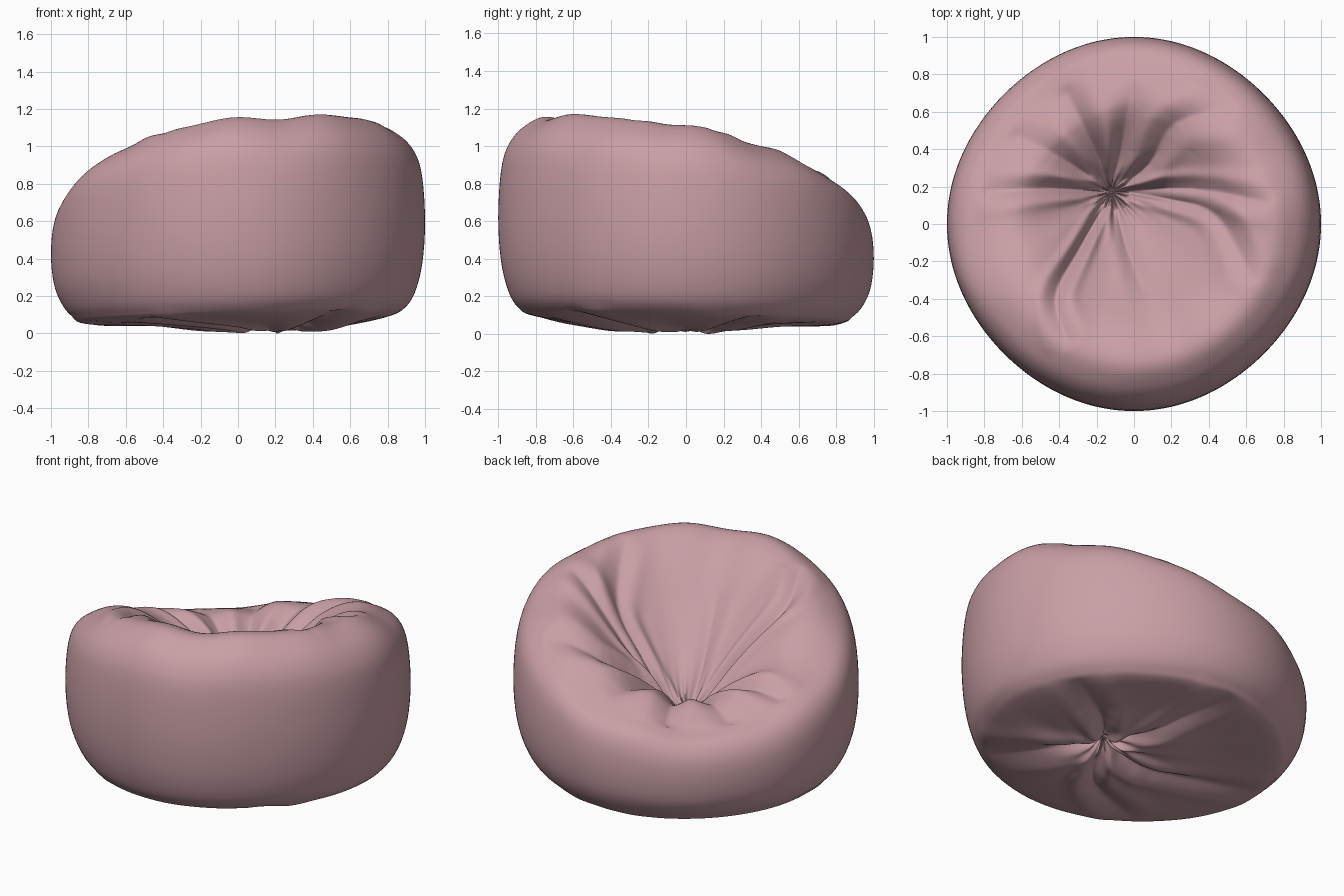
import bpy, math
from mathutils import Vector

if "Cube" in bpy.data.objects:
    bpy.data.objects.remove(bpy.data.objects["Cube"])

N = 320                      # columns around the bag
TOP = Vector((-0.12, 0.17, 0.39))   # gathered point of the seat
BASE = Vector((0.19, -0.05, 0.10))  # gathered point underneath


def under(u, w):
    """Diagonal coordinates of the underside to x, y."""
    return (0.707 * (w - u), 0.707 * (w + u))


# Creases: depth, width, then path points out from the gathered point
TOP_FOLDS = [
    (.070, .040, [(-.45, .19), (-.87, .17)]),
    (.080, .042, [(.2, .13), (.45, .04), (.64, -.32)]),
    (.080, .040, [(-.3, -.15), (-.42, -.4), (-.34, -.66)]),
    (.080, .040, [(.3, .19), (.74, .11)]),
    (.070, .055, [(.08, .32), (.22, .54), (.55, .63)]),
    (.055, .045, [(-.06, .45), (.0, .75)]),
    (.065, .050, [(-.22, .42), (-.40, .78)]),
    (.045, .055, [(-.4, .36), (-.78, .54)]),
    (.040, .035, [(-.05, -.1), (.06, -.4)]),
]
BASE_FOLDS = [
    (.06, .06, [under(-.26, -.35), under(-.08, -.80)]),
    (.06, .06, [under(.09, -.24), under(.68, -.52)]),
    (.06, .06, [under(.2, .27), under(.62, .6)]),
    (.07, .08, [under(-.41, .09), under(-.85, -.07)]),
    (.05, .06, [under(-.15, .4), under(-.26, .8)]),
]


def prepare(folds, start):
    """Round each crease path into short segments."""
    out = []
    for depth, width, pts in folds:
        p = [Vector(start.xy)] + [Vector(q) for q in pts]
        path = []
        for i in range(len(p) - 1):
            path += [spline(p, i, k / 4) for k in range(4)]
        path.append(p[-1])
        out.append((depth, width, path))
    return out


def spline(p, i, f):
    """Catmull-Rom point on span i."""
    a, b, c, d = p[max(i - 1, 0)], p[i], p[i + 1], p[min(i + 2, len(p) - 1)]
    return 0.5 * (2 * b + (c - a) * f + (2 * a - 5 * b + 4 * c - d) * f * f
                  + (3 * b - a - 3 * c + d) * f ** 3)


def crease(x, y, folds):
    """Total crease offset: sharp valley with puffed cloth beside it."""
    total = 0
    for depth, width, path in folds:
        best, where = 9, 0
        n = len(path) - 1
        for i in range(n):
            ax, ay = path[i]
            bx, by = path[i + 1]
            dx, dy = bx - ax, by - ay
            f = ((x - ax) * dx + (y - ay) * dy) / (dx * dx + dy * dy)
            f = min(1, max(0, f))
            d = math.hypot(x - ax - f * dx, y - ay - f * dy)
            if d < best:
                best, where = d, (i + f) / n
        w = width * (0.35 + 0.9 * where)
        q = best / w
        if q < 5:
            fade = min(1, where * 4) * (1 - where) ** 0.6
            total += depth * fade * (0.4 * math.exp(-((q - 2.2) / 1.1) ** 2)
                                     - math.exp(-q ** 1.4))
    return total


def section(a):
    """Control points from the seat centre, over the rim, to the base centre."""
    d = Vector((math.cos(a), math.sin(a), 0)) * (1 - .018 * math.sin(2 * a) ** 2)
    t = math.cos(a + math.pi / 4)          # 1 at the backrest, -1 at the lip
    low = max(0, -t) ** 2                  # rounder shoulder at the lip
    H = (1.02 + .245 * t - .115 * t * t
         - .07 * max(0, math.cos(a - math.pi / 4)) ** 1.5
         + .008 * math.sin(7 * a + 1) + .006 * math.sin(11 * a))
    b = .07 + .03 * t
    pts = []
    rim = .73 - .07 * low
    for s, f in ((0, 0), (.1, .06), (.3, .29), (.55, .58), (.8, .87), (1, 1)):
        f += .085 * (1 - t) * math.sin(math.pi * s)
        p = TOP.lerp(d * rim, s)
        p.z = TOP.z + (H - TOP.z) * f
        pts.append(p)
    for r, z in ((.86 - .03 * low, H - .05 - .01 * low),
                 (.945 - .015 * low, H * (.87 - .03 * low)),
                 (.985, H * (.75 - .04 * low)),
                 (1, H * .53), (.985, H * .33), (.945, H * .17 + .02),
                 (.89, b + .035), (.81, b - .005)):
        pts.append(d * r + Vector((0, 0, z)))
    for s, z in ((.65, .04), (.35, .02), (.12, .045), (0, BASE.z)):
        p = BASE.lerp(d * .81, s)
        p.z = z
        pts.append(p)
    return pts


top_folds = prepare(TOP_FOLDS, TOP)
base_folds = prepare(BASE_FOLDS, BASE)

# Sampling of the section: many rows on the creased seat and base
STEPS = [8, 12, 14, 14, 12, 6, 5, 4, 4, 4, 4, 4, 5, 10, 12, 10, 8]
RIM, FOOT = 5, 13
verts, rows = [], sum(STEPS)
for j in range(N):
    a = 2 * math.pi * j / N
    pts = section(a)
    for i, n in enumerate(STEPS):
        for k in range(n):
            if i == 0 and k == 0:
                continue
            p = spline(pts, i, k / n)
            if i <= RIM:           # seat and backrest creases
                r = (p.xy - TOP.xy).length
                gather = math.sin(13 * a + 1) + .7 * math.sin(21 * a + 9 * r)
                p.z += crease(p.x, p.y, top_folds)
                p.z += .014 * gather * min(1, r / .06) * math.exp(-r / .14)
            elif i >= FOOT - 1:    # twisted creases underneath
                r = (p.xy - BASE.xy).length
                gather = math.sin(9 * a + 5 * r) + .6 * math.sin(15 * a - 6 * r)
                p.z -= crease(p.x, p.y, base_folds)
                p.z += .014 * gather * min(1, r / .06) * math.exp(-r / .25)
            verts.append(p)

# Skin the columns and close both gathered points
m = rows - 1
verts += [TOP, BASE]
faces = []
for j in range(N):
    c, e = j * m, (j + 1) % N * m
    faces.append((N * m, c, e))
    faces.append((N * m + 1, e + m - 1, c + m - 1))
    faces += [(c + k, c + k + 1, e + k + 1, e + k) for k in range(m - 1)]

# Stand the bag on the floor
low = min(v.z for v in verts)
verts = [v - Vector((0, 0, low)) for v in verts]

mesh = bpy.data.meshes.new("bean_bag_chair")
mesh.from_pydata([tuple(v) for v in verts], [], faces)
mesh.update()
mesh.shade_smooth()
bag = bpy.data.objects.new("bean_bag_chair", mesh)
bpy.context.collection.objects.link(bag)

# Dusty pink cloth
cloth = bpy.data.materials.new("pink_cloth")
cloth.diffuse_color = (.58, .345, .375, 1)
cloth.use_nodes = True
cloth.node_tree.nodes["Principled BSDF"].inputs["Base Color"].default_value = cloth.diffuse_color
mesh.materials.append(cloth)
